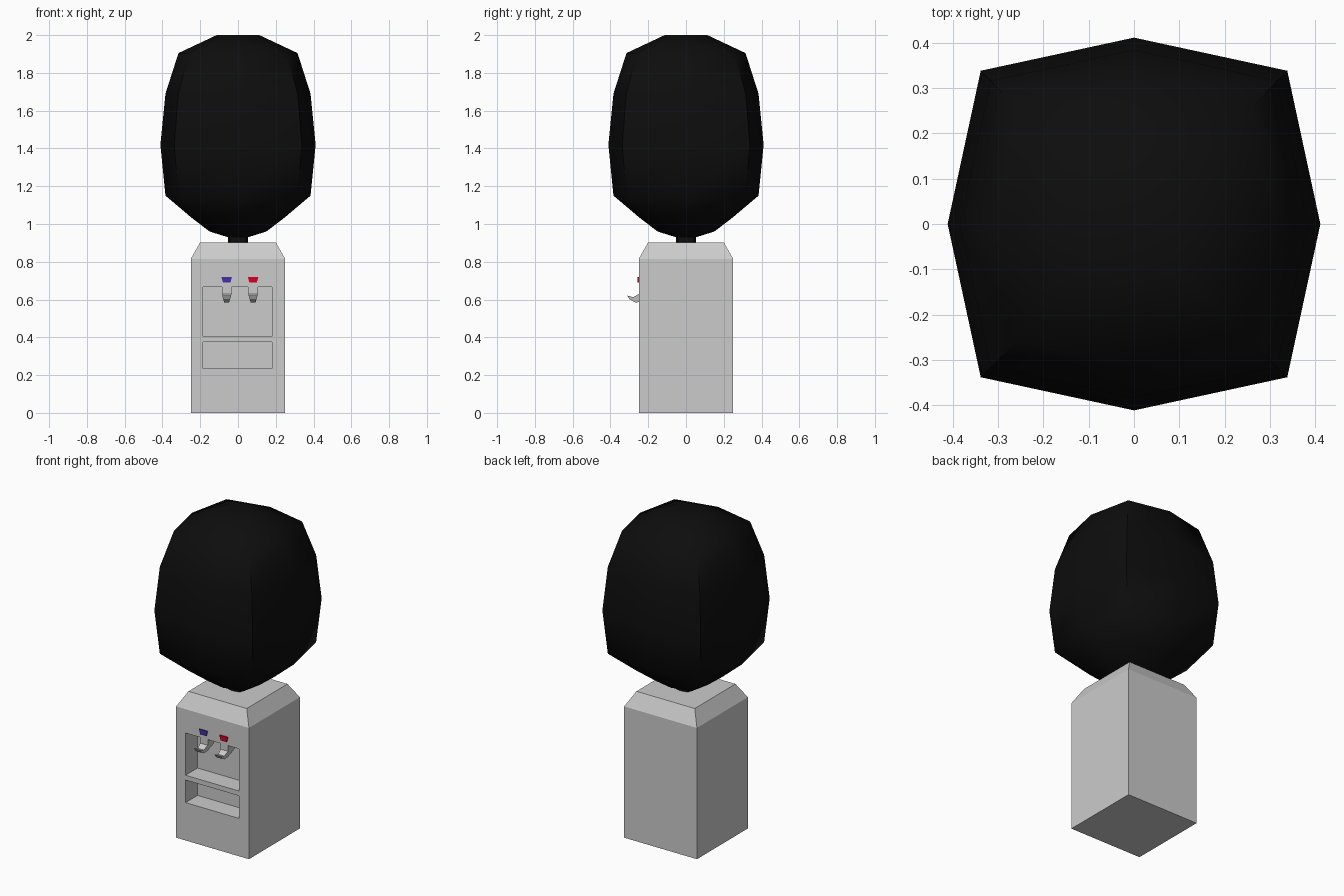
import bpy, bmesh, math

if "Cube" in bpy.data.objects:
    bpy.data.objects.remove(bpy.data.objects["Cube"])


def material(name, rgb):
    m = bpy.data.materials.new(name)
    m.diffuse_color = (*rgb, 1)
    m.use_nodes = True
    m.node_tree.nodes["Principled BSDF"].inputs["Base Color"].default_value = m.diffuse_color
    return m


def loft(name, rings, mat=None):
    """Join rings of equal length into a closed solid."""
    bm = bmesh.new()
    loops = [[bm.verts.new(p) for p in ring] for ring in rings]
    n = len(loops[0])
    for a, b in zip(loops, loops[1:]):
        for i in range(n):
            j = (i + 1) % n
            bm.faces.new((a[i], a[j], b[j], b[i]))
    bm.faces.new(loops[0][::-1])
    bm.faces.new(loops[-1])
    bmesh.ops.recalc_face_normals(bm, faces=bm.faces)
    mesh = bpy.data.meshes.new(name)
    bm.to_mesh(mesh)
    bm.free()
    obj = bpy.data.objects.new(name, mesh)
    bpy.context.collection.objects.link(obj)
    if mat:
        mesh.materials.append(mat)
    return obj


def rect(x0, x1, y0, y1, z):
    return [(x0, y0, z), (x1, y0, z), (x1, y1, z), (x0, y1, z)]


# Cabinet with sloped shoulders
cabinet = loft("cabinet", [rect(-r, r, -r, r, z)
                           for r, z in ((0.25, 0), (0.25, 0.815), (0.2, 0.903))])

# Recesses: tap alcove and drip tray
for name, z0, z1 in (("alcove", 0.405, 0.667), ("tray", 0.235, 0.375)):
    cutter = loft(name + "_cutter", [rect(-0.185, 0.181, -0.3, -0.133, z) for z in (z0, z1)])
    cutter.hide_render = True
    cutter.display_type = 'WIRE'
    mod = cabinet.modifiers.new(name, 'BOOLEAN')
    mod.operation = 'DIFFERENCE'
    mod.solver = 'EXACT'
    mod.object = cutter

# Water bottle: rounded-square eight-sided rings (radius, height)
profile = [(0.053, 0.9), (0.053, 0.93), (0.15, 0.96), (0.248, 1.035), (0.384, 1.15),
           (0.411, 1.42), (0.384, 1.69), (0.315, 1.905), (0.113, 2.0)]


def bottle_ring(r, z):
    pts = []
    for i in range(8):
        a = i * math.pi / 4
        k = r * (1.163 if i % 2 else 1)
        pts.append((k * math.cos(a), k * math.sin(a), z))
    return pts


bottle = loft("water_bottle", [bottle_ring(r, z) for r, z in profile],
              material("dark_bottle", (0.004, 0.004, 0.004)))
bpy.context.view_layer.objects.active = bottle
bottle.select_set(True)
bpy.ops.object.shade_smooth_by_angle(angle=math.radians(60))

# Taps: side profile (y, z), narrowing towards the bottom
tap_profile = [(-0.248, 0.668), (-0.248, 0.63), (-0.28, 0.612), (-0.312, 0.622),
               (-0.30, 0.602), (-0.268, 0.585), (-0.235, 0.587), (-0.19, 0.612),
               (-0.165, 0.64), (-0.155, 0.668)]


def half_width(z):
    return 0.013 + 0.013 * min(1, max(0, (z - 0.585) / 0.045))


for name, x, rgb in (("cold", -0.06, (0.06, 0.03, 0.36)), ("hot", 0.08, (0.66, 0.0, 0.02))):
    loft(name + "_tap", [[(x + s * half_width(z), y, z) for y, z in tap_profile]
                         for s in (-1, 1)])
    # Coloured marker above the tap
    loft(name + "_marker", [rect(x - w, x + w, -0.257, -0.245, z)
                            for w, z in ((0.02, 0.69), (0.028, 0.72))],
         material(name + "_colour", rgb))
